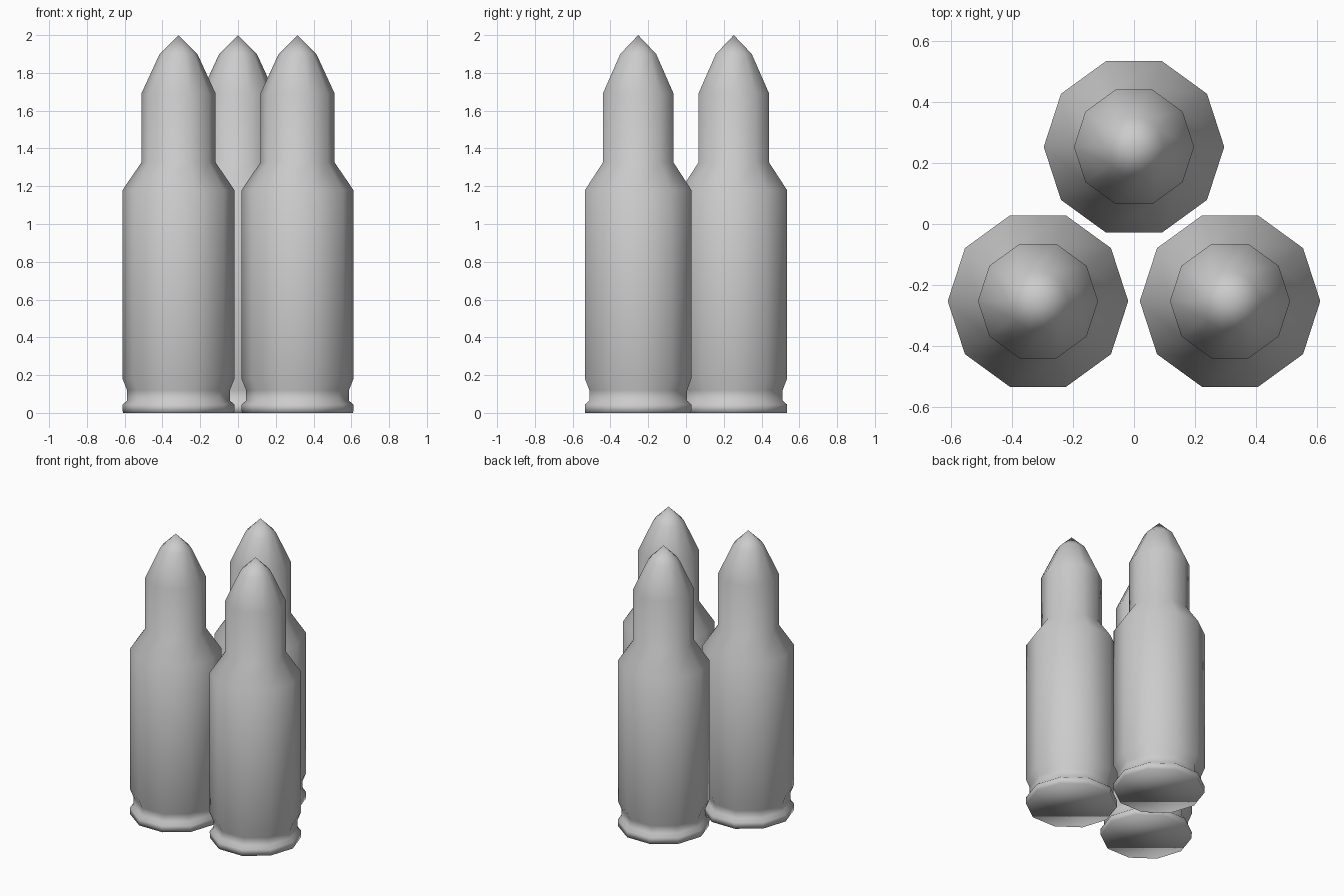
import bpy, bmesh
from math import cos, sin, tau

if "Cube" in bpy.data.objects:
    bpy.data.objects.remove(bpy.data.objects["Cube"])

SIDES = 10
# (radius, height) from the rim up to the shoulder of the pointed nose
PROFILE = [(0.295, 0.0), (0.296, 0.045), (0.272, 0.065), (0.272, 0.12),
           (0.296, 0.18), (0.296, 1.18), (0.197, 1.325), (0.197, 1.69),
           (0.10, 1.90)]
TIP = 2.0


def cartridge_mesh():
    bm = bmesh.new()
    rings = [[bm.verts.new((r * cos(tau * i / SIDES), r * sin(tau * i / SIDES), z))
              for i in range(SIDES)] for r, z in PROFILE]
    # side walls
    for low, high in zip(rings, rings[1:]):
        for i in range(SIDES):
            j = (i + 1) % SIDES
            bm.faces.new((low[i], low[j], high[j], high[i]))
    # flat base and pointed tip
    bm.faces.new(rings[0][::-1])
    tip = bm.verts.new((0, 0, TIP))
    for i in range(SIDES):
        bm.faces.new((rings[-1][i], rings[-1][(i + 1) % SIDES], tip))
    for f in bm.faces:
        f.smooth = True
    mesh = bpy.data.meshes.new("cartridge")
    bm.to_mesh(mesh)
    bm.free()
    return mesh


# three identical cartridges standing in a triangle
mesh = cartridge_mesh()
for name, x, y in (("cartridge_left", -0.315, -0.253),
                   ("cartridge_right", 0.315, -0.253),
                   ("cartridge_back", 0.0, 0.253)):
    obj = bpy.data.objects.new(name, mesh)
    obj.location = (x, y, 0)
    bpy.context.collection.objects.link(obj)
